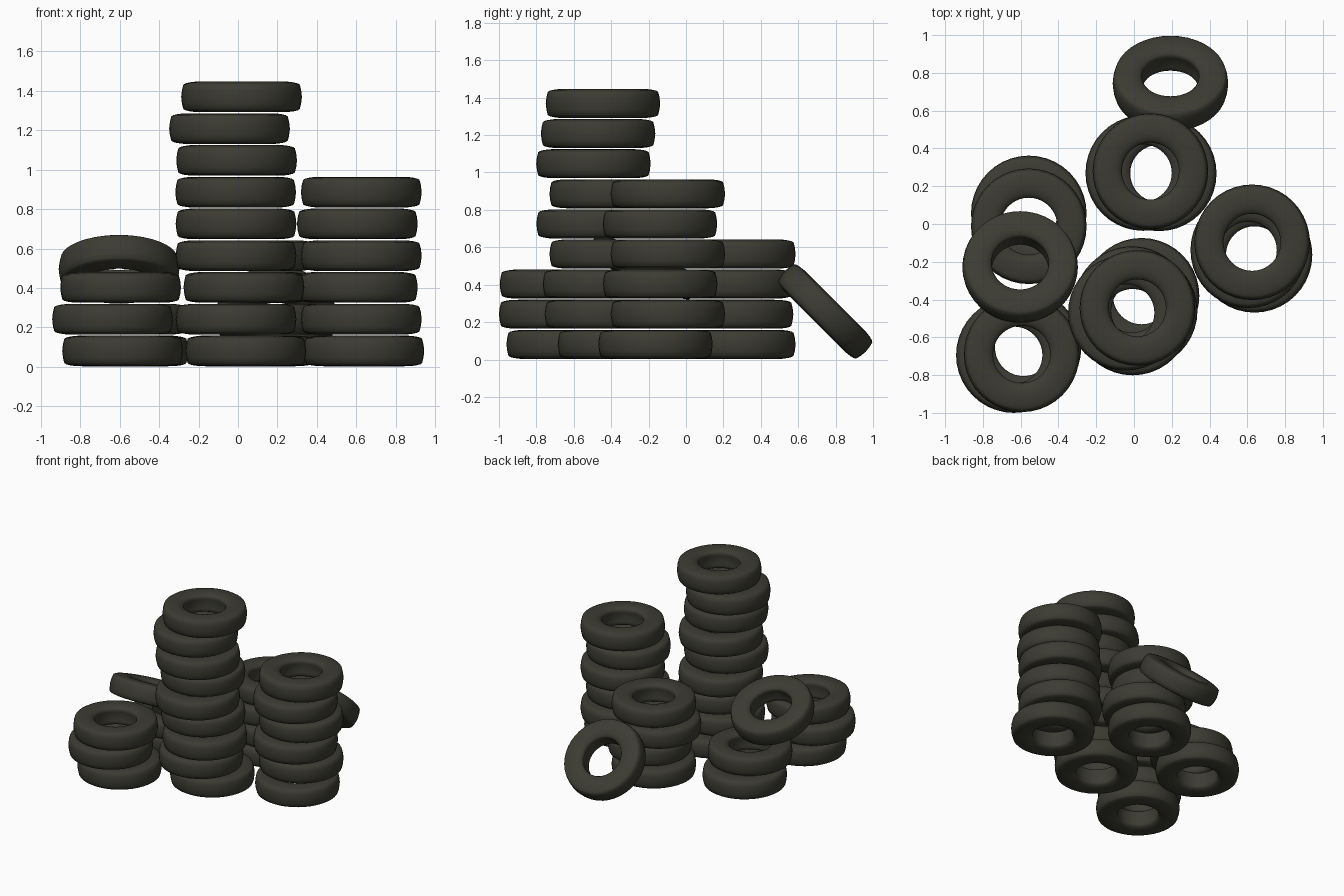
import bpy, bmesh, math

if "Cube" in bpy.data.objects:
    bpy.data.objects.remove(bpy.data.objects["Cube"])

rubber = bpy.data.materials.new("dark rubber")
rubber.diffuse_color = (0.045, 0.044, 0.033, 1)
rubber.use_nodes = True
rubber.node_tree.nodes["Principled BSDF"].inputs["Base Color"].default_value = rubber.diffuse_color

# Half tyre cross-section (radius, height), from the inner wall over the sidewall to the tread
HALF = [(0.158, 0.0), (0.154, 0.035), (0.151, 0.052), (0.160, 0.064), (0.180, 0.073),
        (0.205, 0.0775), (0.235, 0.077), (0.265, 0.073), (0.285, 0.068),
        (0.295, 0.062), (0.302, 0.035), (0.306, 0.0)]
PROFILE = HALF + [(r, -z) for r, z in HALF[-2:0:-1]]
SIDES = 40


def tyre_mesh():
    bm = bmesh.new()
    rings = []
    for i in range(SIDES):
        a = 2 * math.pi * i / SIDES
        rings.append([bm.verts.new((r * math.cos(a), r * math.sin(a), z)) for r, z in PROFILE])
    n = len(PROFILE)
    for i in range(SIDES):
        a, b = rings[i], rings[(i + 1) % SIDES]
        for j in range(n):
            k = (j + 1) % n
            bm.faces.new((a[j], b[j], b[k], a[k]))
    bmesh.ops.recalc_face_normals(bm, faces=bm.faces)
    for f in bm.faces:
        f.smooth = True
    me = bpy.data.meshes.new("tyre")
    bm.to_mesh(me)
    bm.free()
    me.materials.append(rubber)
    return me


MESH = tyre_mesh()


def tyre(name, loc, tilt=0.0):
    ob = bpy.data.objects.new(name, MESH)
    ob.location = loc
    ob.rotation_euler = (math.radians(tilt), 0, 0)
    bpy.context.collection.objects.link(ob)


# Stacks: (x, y) of each tyre from the ground up
STACKS = {
    "centre_stack_tyre": [(0.04, -0.38), (-0.01, -0.45), (0.03, -0.46), (-0.01, -0.424),
                          (-0.01, -0.494), (-0.012, -0.424), (-0.007, -0.495),
                          (-0.043, -0.47), (0.018, -0.444)],
    "right_stack_tyre": [(0.638, -0.163), (0.625, -0.097), (0.605, -0.138),
                         (0.625, -0.097), (0.605, -0.139), (0.625, -0.097)],
    "back_stack_tyre": [(0.087, 0.28), (0.131, 0.268), (0.049, 0.27), (0.087, 0.28)],
    "front_left_stack_tyre": [(-0.585, -0.654), (-0.636, -0.694), (-0.595, -0.69)],
    "back_left_stack_tyre": [(-0.557, 0.056), (-0.557, -0.012)],
}
for name, spots in STACKS.items():
    for k, (x, y) in enumerate(spots):
        tyre(f"{name}_{k + 1}", (x, y, 0.081 + 0.161 * k))

# Tyre lying across the two left stacks, and one leaning at the back
tyre("bridging_tyre", (-0.603, -0.228, 0.495), -23)
tyre("leaning_tyre", (0.193, 0.744, 0.257), -45)
